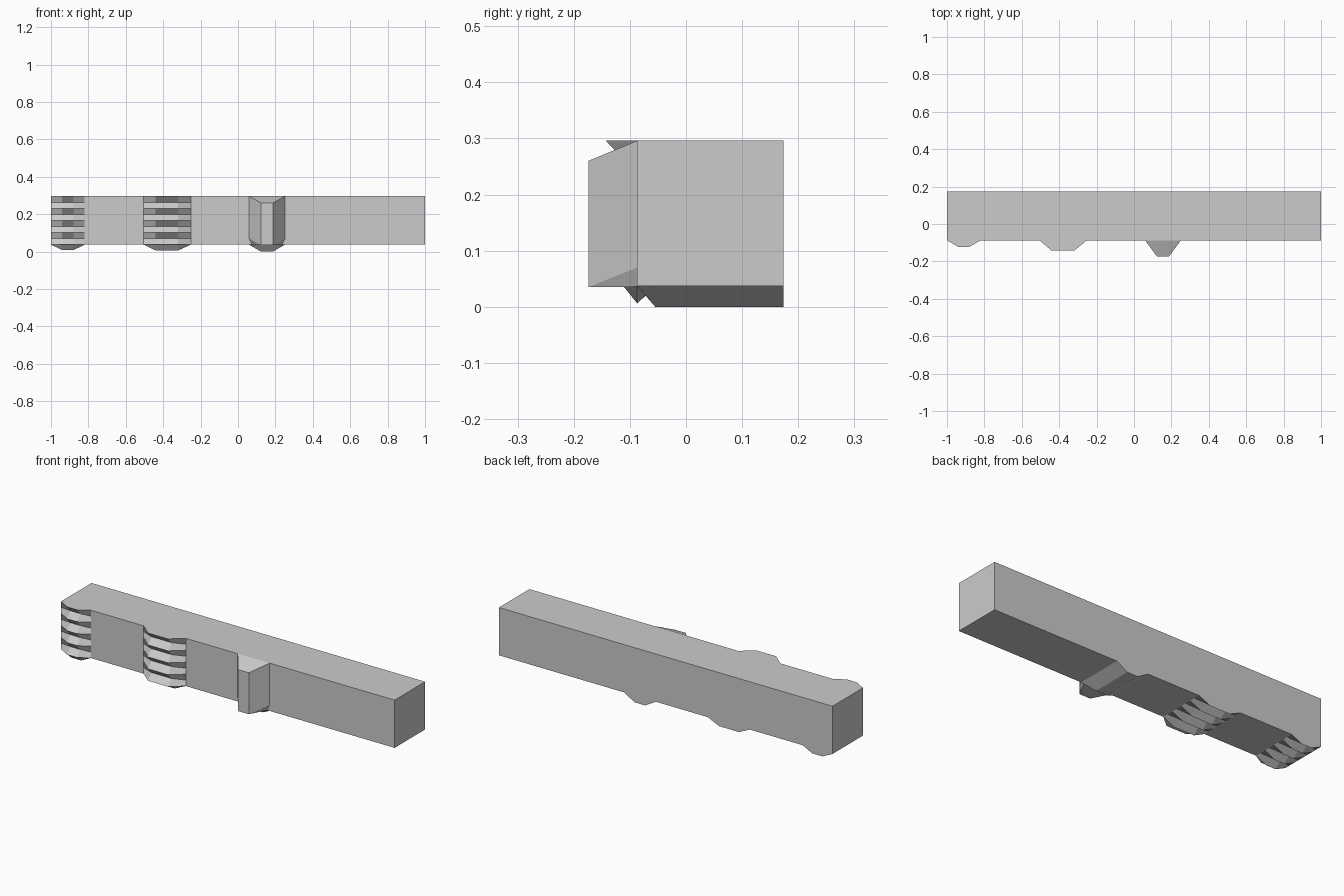
import bpy, bmesh

if "Cube" in bpy.data.objects:
    bpy.data.objects.remove(bpy.data.objects["Cube"])

FRONT, BACK, LOW, TOP = -0.087, 0.174, 0.037, 0.296


def finish(name, bm):
    bmesh.ops.recalc_face_normals(bm, faces=bm.faces)
    mesh = bpy.data.meshes.new(name)
    bm.to_mesh(mesh)
    bm.free()
    obj = bpy.data.objects.new(name, mesh)
    bpy.context.collection.objects.link(obj)
    return obj


def hull(name, points):
    bm = bmesh.new()
    for p in points:
        bm.verts.new(p)
    bmesh.ops.convex_hull(bm, input=bm.verts)
    bmesh.ops.dissolve_limit(bm, angle_limit=0.01, verts=bm.verts, edges=bm.edges)
    return finish(name, bm)


def both_sides(centre, points):
    """Repeat (half width, y, z) points left and right of centre."""
    return [(centre + s * w, y, z) for s in (-1, 1) for w, y, z in points]


def grip(name, xs, ridge, valley, bottom):
    """Zigzag grip wrapping the front and underside, tapering to nothing at its ends."""
    bm = bmesh.new()
    rings = []
    for x, k in zip(xs, (0, 1, 1, 0)):
        pts = []
        for i in range(9):  # front ridges, top to bottom
            depth = valley if i % 2 else ridge
            pts.append((FRONT - k * depth, TOP + (LOW - TOP) * i / 8))
        pts.append((FRONT - k * 0.025, LOW))
        for i in range(9):  # underside ridges, front to back
            depth = 0.001 if i % 2 else bottom
            pts.append((FRONT + (BACK - FRONT) * i / 8, LOW - k * depth))
        # inner side, just within the bar
        pts += [(BACK, LOW + 0.004), (FRONT + 0.004, LOW + 0.004), (FRONT + 0.004, TOP)]
        rings.append([bm.verts.new((x, y, z)) for y, z in pts])
    n = len(rings[0])
    for a, b in zip(rings, rings[1:]):
        for i in range(n):
            j = (i + 1) % n
            bm.faces.new((a[i], a[j], b[j], b[i]))
    return finish(name, bm)


# Main square bar
hull("bar", both_sides(0, [(1, y, z) for y in (FRONT, BACK) for z in (LOW, TOP)]))

# Ridged grips
grip("end_grip", (-1.0, -0.94, -0.88, -0.82), 0.035, 0.006, 0.029)
grip("middle_grip", (-0.505, -0.44, -0.32, -0.252), 0.056, 0.025, 0.031)

# Front lug with sloped top and undercut lower corners
CX, W, N = 0.155, 0.096, 0.032
hull("front_lug", both_sides(CX, [
    (W, -0.055, TOP), (W, FRONT, TOP), (N, -0.174, 0.26),
    (W, FRONT, 0.07), (N, -0.174, 0.035), (W, -0.055, 0.036)]))

# Lug along the underside
hull("bottom_lug", both_sides(CX, [
    (W, FRONT, LOW), (W, BACK, LOW), (N, -0.055, 0), (N, BACK, 0)]))
